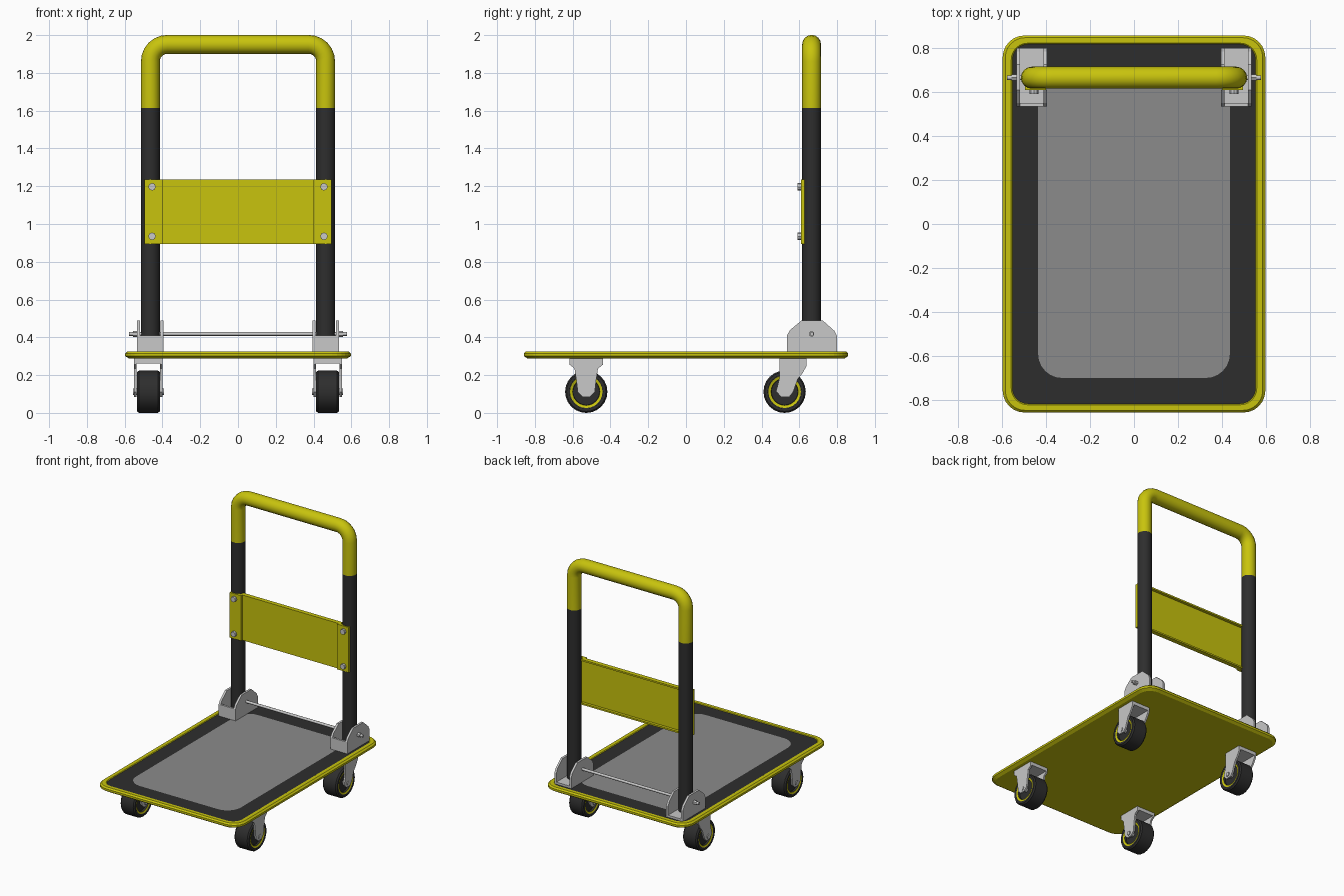
import bpy, bmesh, math
from mathutils import Vector

if "Cube" in bpy.data.objects:
    bpy.data.objects.remove(bpy.data.objects["Cube"])


def material(name, rgb):
    m = bpy.data.materials.new(name)
    m.diffuse_color = (*rgb, 1)
    m.use_nodes = True
    m.node_tree.nodes["Principled BSDF"].inputs["Base Color"].default_value = m.diffuse_color
    return m


YELLOW = material("yellow", (0.58, 0.55, 0.004))
DARK = material("dark_rubber", (0.027, 0.027, 0.027))
GREY = material("mat_grey", (0.26, 0.26, 0.26))
STEEL = material("light_steel", (0.58, 0.58, 0.58))


def finish(bm, name, mats, smooth=False):
    bmesh.ops.recalc_face_normals(bm, faces=bm.faces)
    me = bpy.data.meshes.new(name)
    bm.to_mesh(me)
    bm.free()
    ob = bpy.data.objects.new(name, me)
    bpy.context.collection.objects.link(ob)
    for m in mats:
        me.materials.append(m)
    if smooth:
        bpy.ops.object.select_all(action='DESELECT')
        ob.select_set(True)
        bpy.context.view_layer.objects.active = ob
        bpy.ops.object.shade_smooth_by_angle(angle=math.radians(35))
    return ob


def skin(bm, loops, closed=True):
    """Join rings of points with quads and cap the ends; returns faces per band."""
    rings = [[bm.verts.new(p) for p in lp] for lp in loops]
    bands = []
    for a, b in zip(rings, rings[1:]):
        n = len(a)
        bands.append([bm.faces.new((a[i], a[(i + 1) % n], b[(i + 1) % n], b[i])) for i in range(n)])
    if closed:
        bands.append([bm.faces.new(rings[-1])])
        bm.faces.new(rings[0])
    return bands


def prism(name, outline, x0, x1, mat):
    """Side outline (y, z) extruded across x."""
    bm = bmesh.new()
    skin(bm, [[(x, y, z) for y, z in outline] for x in (x0, x1)])
    return finish(bm, name, [mat])


def box(name, x, y, z, mat):
    return prism(name, [(y[0], z[0]), (y[1], z[0]), (y[1], z[1]), (y[0], z[1])], x[0], x[1], mat)


def rod(name, axis, centre, half, r, mat, sides=12):
    u = Vector((0, 0, 1))
    v = axis.cross(u)
    bm = bmesh.new()
    skin(bm, [[centre + axis * h + r * (u * math.cos(a) + v * math.sin(a))
               for a in (2 * math.pi * i / sides for i in range(sides))] for h in (-half, half)])
    return finish(bm, name, [mat], True)


def round_rect(hx, hy, r, z, n=6):
    pts = []
    for k, (sx, sy) in enumerate(((1, 1), (-1, 1), (-1, -1), (1, -1))):
        for i in range(n + 1):
            a = math.pi / 2 * (k + i / n)
            pts.append((sx * (hx - r) + r * math.cos(a), sy * (hy - r) + r * math.sin(a), z))
    return pts


# Deck: yellow rim, dark mat border, grey centre
bm = bmesh.new()
bands = skin(bm, [round_rect(*p) for p in (
    (0.575, 0.838, 0.085, 0.287), (0.597, 0.857, 0.10, 0.300), (0.597, 0.857, 0.10, 0.315),
    (0.585, 0.847, 0.09, 0.326), (0.558, 0.822, 0.075, 0.326), (0.553, 0.817, 0.07, 0.322),
    (0.436, 0.70, 0.11, 0.322))])
for f in bands[5]:
    f.material_index = 1
for f in bands[6]:
    f.material_index = 2
finish(bm, "deck", [YELLOW, DARK, GREY])

# Handle: bent tube, yellow above the grip line
HX, HY, TOP, R, BEND, GRIP = 0.464, 0.665, 1.951, 0.05, 0.09, 1.615
half = [(HX, 0.335, 0), (HX, GRIP, 0)]
for i in range(7):
    a = math.pi / 2 * i / 6
    half.append((HX - BEND + BEND * math.cos(a), TOP - BEND + BEND * math.sin(a), a))
path = half + [(-x, z, math.pi - a) for x, z, a in reversed(half)]
loops = []
for x, z, a in path:
    out = Vector((math.cos(a), 0, math.sin(a)))
    loops.append([Vector((x, HY, z)) + R * (math.cos(t) * out + math.sin(t) * Vector((0, 1, 0)))
                  for t in (2 * math.pi * k / 16 for k in range(16))])
bm = bmesh.new()
skin(bm, loops)
for f in bm.faces:
    f.material_index = int(f.calc_center_median().z > GRIP)
finish(bm, "push_handle", [DARK, YELLOW], True)

# Cross panel: recessed sheet with lips, side tabs in front of the posts
Z0, Z1 = 0.895, 1.235
box("panel_sheet", (-0.415, 0.415), (0.622, 0.634), (Z0, Z1), YELLOW)
for z in (Z0, Z1 - 0.012):
    box("panel_lip", (-0.415, 0.415), (0.63, 0.655), (z, z + 0.012), YELLOW)

# Axle rod joining the two hinge brackets
rod("hinge_rod", Vector((1, 0, 0)), Vector((0, HY, 0.418)), 0.577, 0.01, STEEL)

cheek = [(0.535, 0.322), (0.80, 0.322), (0.80, 0.405), (0.785, 0.435), (0.725, 0.488),
         (0.61, 0.488), (0.55, 0.438), (0.535, 0.41)]
# Wheel half section: (offset from mid-plane, radius)
tyre = [(-0.040, 0.0), (-0.040, 0.070), (-0.054, 0.072), (-0.057, 0.086), (-0.060, 0.090), (-0.060, 0.104),
        (-0.050, 0.112)]
tyre += [(-x, r) for x, r in reversed(tyre)]
SEG = 24


def wheel(name, x, y):
    bm = bmesh.new()
    loops = [[(x + o, y + max(r, 0.004) * math.cos(t), 0.112 + max(r, 0.004) * math.sin(t))
              for t in (2 * math.pi * k / SEG for k in range(SEG))] for o, r in tyre]
    bands = skin(bm, loops)
    for i in (2, len(tyre) - 4):
        for f in bands[i]:
            f.material_index = 1
    finish(bm, name, [DARK, YELLOW], True)


fixed_fork = [(-0.088, 0.29), (-0.088, 0.255), (-0.062, 0.235), (-0.052, 0.17), (-0.045, 0.11), (-0.02, 0.085),
              (0.02, 0.085), (0.045, 0.11), (0.052, 0.17), (0.062, 0.235), (0.088, 0.255), (0.088, 0.29)]
swivel_fork = [(-0.028, 0.29), (-0.028, 0.18), (-0.045, 0.115), (-0.02, 0.085), (0.025, 0.085), (0.045, 0.11),
               (0.07, 0.18), (0.095, 0.21), (0.117, 0.25), (0.117, 0.29)]

for s, side in ((1, "right"), (-1, "left")):
    # Panel tab, its inner step and bolts
    box(side + "_panel_tab", (s * 0.40, s * 0.495), (0.608, 0.630), (Z0, Z1), YELLOW)
    for z in (0.935, 1.197):
        rod(side + "_panel_bolt", Vector((0, 1, 0)), Vector((s * 0.455, 0.604, z)), 0.014, 0.02, STEEL, 8)
    # Hinge bracket: base, front wall and two cheeks
    box(side + "_bracket_base", (s * 0.397, s * 0.535), (0.535, 0.80), (0.322, 0.338), STEEL)
    box(side + "_bracket_front", (s * 0.397, s * 0.535), (0.535, 0.55), (0.322, 0.41), STEEL)
    for x in (0.395, 0.519):
        prism(side + "_bracket_cheek", cheek, s * x, s * (x + 0.016), STEEL)
    rod(side + "_hinge_nut", Vector((1, 0, 0)), Vector((s * 0.545, HY, 0.418)), 0.012, 0.016, STEEL, 6)
    # Casters: fixed at the front, swivel at the handle end
    for y, fork, end in ((-0.528, fixed_fork, "front"), (0.522, swivel_fork, "rear")):
        nm = side + "_" + end
        wheel(nm + "_wheel", s * 0.474, y)
        for x in (0.399, 0.538):
            prism(nm + "_fork_plate", [(y + a, z) for a, z in fork], s * x, s * (x + 0.013), STEEL)
        ys = (y + fork[0][0], y + fork[-1][0])
        box(nm + "_fork_crown", (s * 0.399, s * 0.551), ys, (0.262, 0.289), STEEL)
        rod(nm + "_axle", Vector((1, 0, 0)), Vector((s * 0.474, y, 0.112)), 0.082, 0.016, STEEL)
